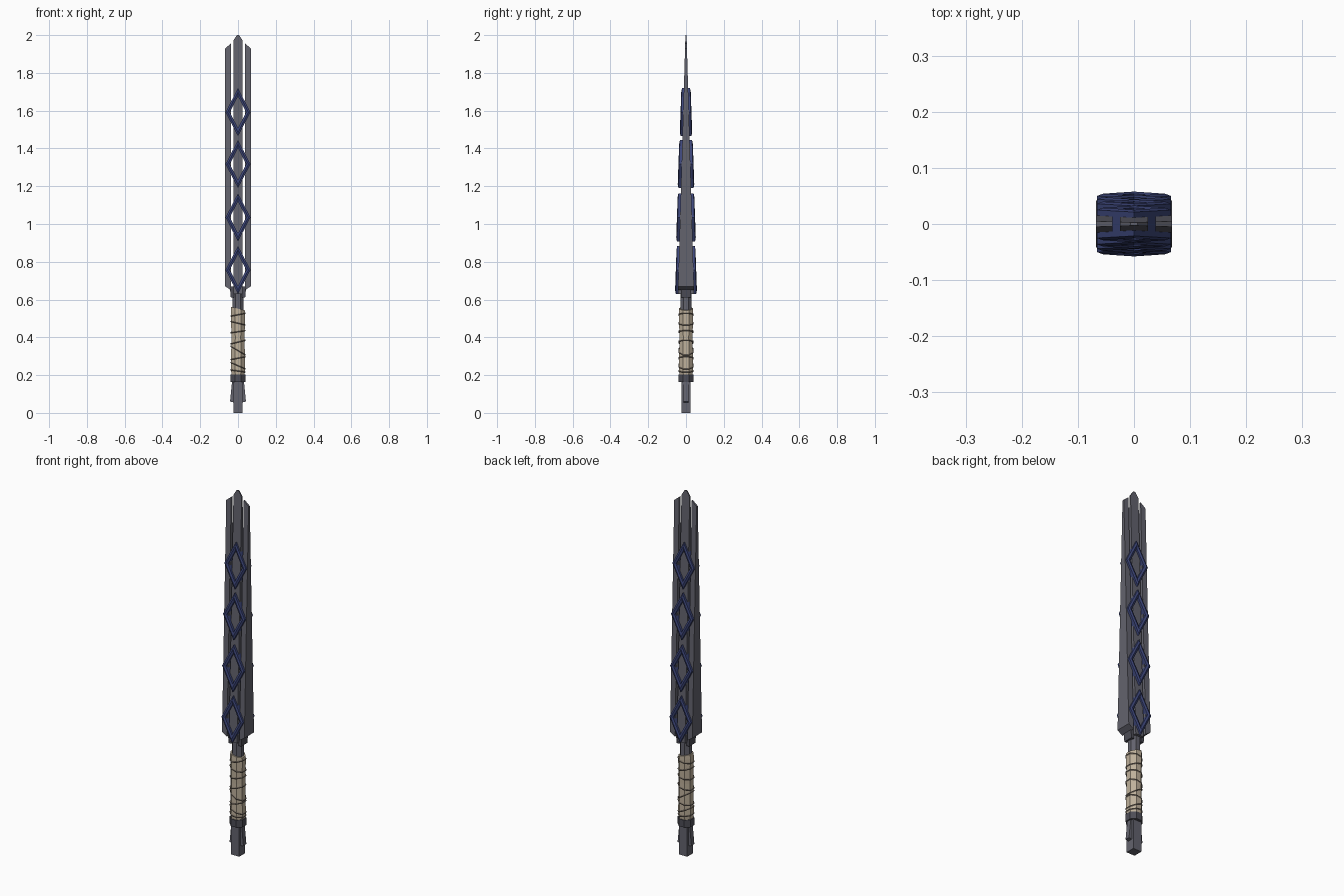
import bpy, bmesh, math
from mathutils import Vector

if "Cube" in bpy.data.objects:
    bpy.data.objects.remove(bpy.data.objects["Cube"])


def material(name, rgb):
    m = bpy.data.materials.new(name)
    m.diffuse_color = (*rgb, 1)
    m.use_nodes = True
    m.node_tree.nodes["Principled BSDF"].inputs["Base Color"].default_value = m.diffuse_color
    return m


STEEL = material("grey steel", (0.125, 0.125, 0.155))
DARK = material("dark steel", (0.075, 0.075, 0.095))
BLUE = material("deep blue", (0.045, 0.06, 0.19))
WRAP = material("tan wrap", (0.52, 0.44, 0.33))
CORD = material("brown cord", (0.15, 0.125, 0.10))


def finish(name, bm, mat):
    bmesh.ops.recalc_face_normals(bm, faces=bm.faces)
    me = bpy.data.meshes.new(name)
    bm.to_mesh(me)
    bm.free()
    me.materials.append(mat)
    ob = bpy.data.objects.new(name, me)
    bpy.context.collection.objects.link(ob)
    return ob


def loft(name, rings, mat, closed=False):
    """Skin a list of equal-length point rings; cap the ends or join them."""
    bm = bmesh.new()
    rows = [[bm.verts.new(p) for p in r] for r in rings]
    n = len(rows[0])
    pairs = list(zip(rows, rows[1:]))
    if closed:
        pairs.append((rows[-1], rows[0]))
    else:
        bm.faces.new(rows[0])
        bm.faces.new(rows[-1])
    for a, b in pairs:
        for i in range(n):
            j = (i + 1) % n
            bm.faces.new((a[i], a[j], b[j], b[i]))
    return finish(name, bm, mat)


def slab(name, profile, depth, mat):
    """Front (x, z) outline with a half depth that depends on height."""
    return loft(name, [[(x, s * depth(z), z) for x, z in profile] for s in (-1, 1)], mat)


def octagon(z, r, tilt=0.0, n=8):
    c = r / math.cos(math.pi / n)
    ring = []
    for i in range(n):
        a = 2 * math.pi * (i + 0.5) / n
        x, y = c * math.cos(a), c * math.sin(a)
        ring.append((x, y, z + tilt * x))
    return ring


def taper(z):
    return 0.042 + (0.003 - 0.042) * (z - 0.67) / 1.33


# three thin tapering blade prongs
slab("center_prong", [(-0.025, 0.63), (0.025, 0.63), (0.025, 1.97), (0.006, 2.0),
                      (-0.006, 2.0), (-0.025, 1.97)], taper, STEEL)
for s, side in ((-1, "left"), (1, "right")):
    slab(side + "_prong", [(s * 0.038, 0.65), (s * 0.068, 0.67),
                           (s * 0.068, 1.93), (s * 0.038, 1.955)], taper, STEEL)
    # bracket tying the side prong to the neck
    slab(side + "_bracket", [(s * 0.022, 0.61), (s * 0.038, 0.61), (s * 0.042, 0.653),
                             (s * 0.042, 0.67), (s * 0.022, 0.67)], lambda z: 0.027, DARK)

# diamond frames with a raised ridge running round them
for k, (zc, d) in enumerate(((0.757, 0.050), (1.035, 0.044), (1.317, 0.036), (1.592, 0.025))):
    corners = []
    for ux, uz in ((1, 0), (0, 1), (-1, 0), (0, -1)):
        y = d - 0.03 * uz * 0.127
        section = ((1.0, -y), (0.84, -y - 0.004), (0.66, -y),
                   (0.66, y), (0.84, y + 0.004), (1.0, y))
        corners.append([(0.066 * ux * f, py, zc + 0.127 * uz * f) for f, py in section])
    loft("diamond_frame_%d" % (k + 1), corners, BLUE, closed=True)

# neck, wrapped grip and lower collar
loft("neck", [octagon(0.5, 0.029), octagon(0.66, 0.029)], STEEL)
loft("grip", [octagon(0.195, 0.034), octagon(0.23, 0.037), octagon(0.40, 0.035),
              octagon(0.53, 0.037, -0.2), octagon(0.552, 0.036, -0.25)], WRAP)
loft("collar", [octagon(0.163, 0.039), octagon(0.203, 0.039)], DARK)

# tilted cords tied around the grip
for k, (z, tilt) in enumerate(((0.222, -0.15), (0.25, -0.45), (0.29, 0.2), (0.33, -0.6),
                               (0.375, 0.25), (0.43, 0.15), (0.475, -0.25), (0.52, 0.2))):
    path = [Vector(p) for p in octagon(z, 0.0375, tilt)]
    rings = []
    for p in path:
        out = Vector((p.x, p.y, 0)).normalized()
        rings.append([p + out * a + Vector((0, 0, b)) for a, b in
                      ((0.003, 0), (0, 0.005), (-0.004, 0), (0, -0.005))])
    loft("grip_cord_%d" % (k + 1), rings, CORD, closed=True)

# pommel block with a flared fin on each side
slab("pommel", [(-0.025, 0), (0.025, 0), (0.025, 0.17), (-0.025, 0.17)], lambda z: 0.025, STEEL)
for s, side in ((-1, "left"), (1, "right")):
    slab(side + "_pommel_fin", [(s * 0.02, 0.055), (s * 0.042, 0.06),
                                (s * 0.031, 0.17), (s * 0.02, 0.17)], lambda z: 0.013, STEEL)
